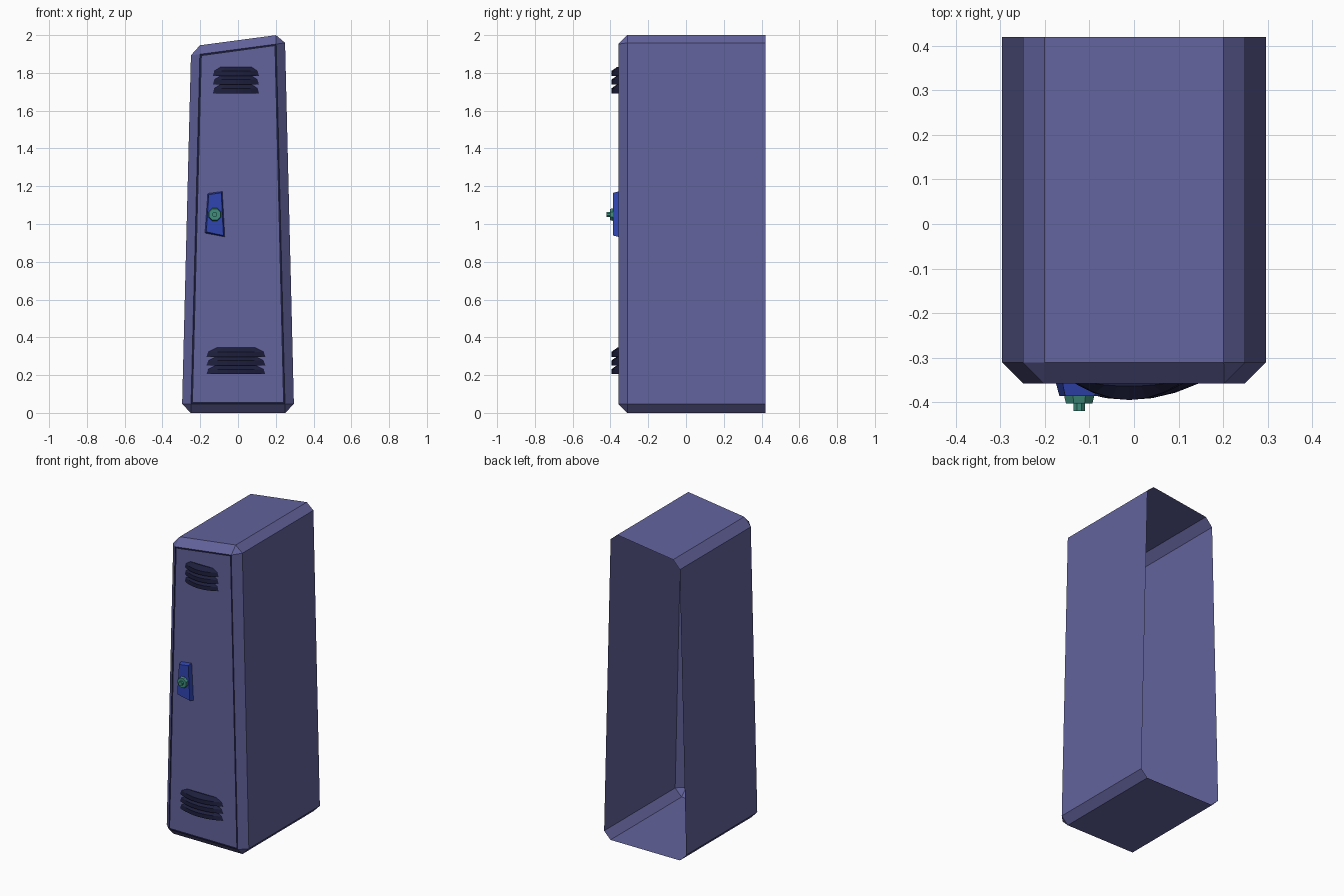
import bpy, bmesh, math

if "Cube" in bpy.data.objects:
    bpy.data.objects.remove(bpy.data.objects["Cube"])

FRONT, BACK = -0.358, 0.42


def material(name, rgb):
    m = bpy.data.materials.new(name)
    m.diffuse_color = (*rgb, 1)
    m.use_nodes = True
    m.node_tree.nodes["Principled BSDF"].inputs["Base Color"].default_value = m.diffuse_color
    return m


PAINT = material("locker_paint", (0.125, 0.125, 0.34))
DARK = material("dark_trim", (0.012, 0.013, 0.045))
BLUE = material("handle_blue", (0.03, 0.06, 0.45))
TEAL = material("lock_teal", (0.05, 0.27, 0.2))


def loft(rings):
    """Closed solid through equal-length rings of points."""
    bm = bmesh.new()
    vs = [[bm.verts.new(p) for p in r] for r in rings]
    n = len(vs[0])
    for a, b in zip(vs, vs[1:]):
        for i in range(n):
            j = (i + 1) % n
            bm.faces.new((a[i], a[j], b[j], b[i]))
    bm.faces.new(vs[0])
    bm.faces.new(vs[-1])
    bmesh.ops.recalc_face_normals(bm, faces=bm.faces[:])
    bm.normal_update()
    return bm


def finish(bm, name, *mats):
    me = bpy.data.meshes.new(name)
    bm.to_mesh(me)
    bm.free()
    for m in mats:
        me.materials.append(m)
    ob = bpy.data.objects.new(name, me)
    bpy.context.collection.objects.link(ob)
    return ob


# Locker body: crooked tapered box, chamfered, open at the back
outline = [(-0.297, 0), (0.297, 0), (0.248, 2.006), (-0.248, 1.94)]
bm = loft([[(x, y, z) for x, z in outline] for y in (FRONT, BACK)])
edges = [e for e in bm.edges if not all(v.co.y > 0.4 for v in e.verts)]
bmesh.ops.bevel(bm, geom=edges, offset=0.047, segments=1, affect='EDGES')
bm.normal_update()
bmesh.ops.delete(bm, geom=[f for f in bm.faces if f.normal.y > 0.95], context='FACES_ONLY')

# Dark door gap around the front panel
door = [f for f in bm.faces if f.normal.y < -0.95]
for f in bmesh.ops.inset_region(bm, faces=door, thickness=0.014)["faces"]:
    f.material_index = 1
finish(bm, "locker_body", PAINT, DARK)


# Vent hoods: bowed louvres, three at the top and three at the bottom
def hood(name, cx, z, half):
    def ring(rx, ry, h):
        pts = [i / 3 for i in range(-3, 4)]
        return [(cx + rx * s, FRONT - ry * (1 - s * s), z + h) for s in pts]
    bm = loft([ring(half, 0.037, 0), ring(half * 0.94, 0.037, 0.026),
               ring(half * 0.66, 0.006, 0.048)])
    finish(bm, name, DARK)


for label, z0, half in (("upper", 1.692, 0.122), ("lower", 0.205, 0.156)):
    for k in range(3):
        hood(f"{label}_vent_{k + 1}", -0.011, z0 + 0.046 * k, half)

# Handle plate: crooked quad tapering slightly towards the front
plate = [(-0.175, 0.952), (-0.07, 0.932), (-0.083, 1.172), (-0.16, 1.162)]
cx, cz = -0.122, 1.054
bm = loft([[(x, FRONT, z) for x, z in plate],
           [(cx + (x - cx) * 0.86, -0.386, cz + (z - cz) * 0.94) for x, z in plate]])
finish(bm, "handle_plate", BLUE)


# Lock: stepped octagonal knob
def octagon(r, y):
    return [(-0.123 + r * math.cos(a), y, 1.05 + r * math.sin(a))
            for a in (math.pi / 8 + i * math.pi / 4 for i in range(8))]


bm = loft([octagon(0.037, -0.384), octagon(0.032, -0.403),
           octagon(0.014, -0.403), octagon(0.014, -0.42)])
finish(bm, "lock_knob", TEAL)
